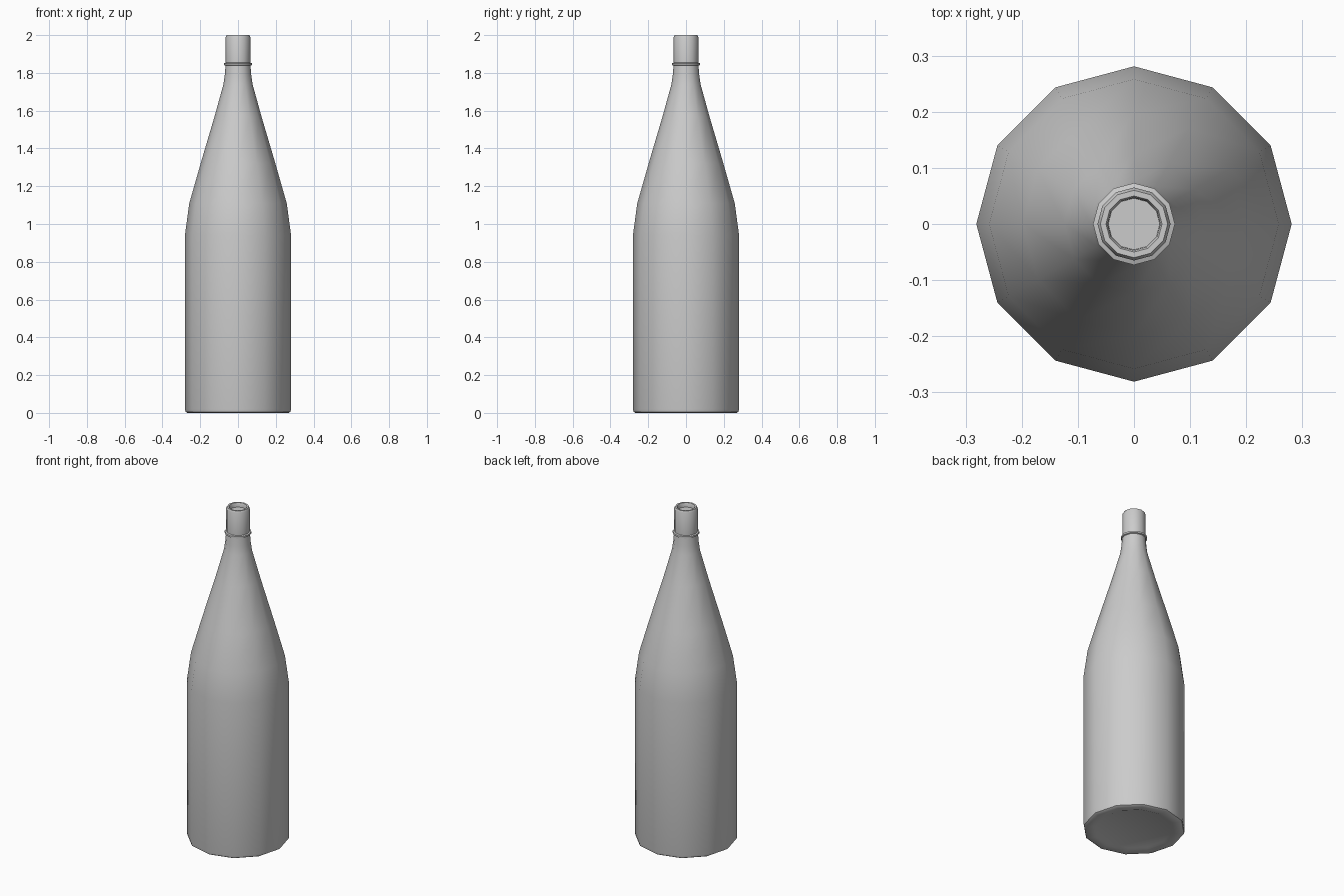
import bpy, bmesh
from math import cos, sin, pi, radians

if "Cube" in bpy.data.objects:
    bpy.data.objects.remove(bpy.data.objects["Cube"])

SIDES = 12


def lathe(name, profile):
    """Revolve (radius, z) points around z and cap both ends."""
    bm = bmesh.new()
    rings = [[bm.verts.new((r * cos(2 * pi * i / SIDES), r * sin(2 * pi * i / SIDES), z))
              for i in range(SIDES)] for r, z in profile]
    for a, b in zip(rings, rings[1:]):
        for i in range(SIDES):
            j = (i + 1) % SIDES
            bm.faces.new((a[i], a[j], b[j], b[i]))
    bm.faces.new(rings[0][::-1])
    bm.faces.new(rings[-1])
    mesh = bpy.data.meshes.new(name)
    bm.to_mesh(mesh)
    bm.free()
    obj = bpy.data.objects.new(name, mesh)
    bpy.context.collection.objects.link(obj)
    bpy.context.view_layer.objects.active = obj
    obj.select_set(True)
    bpy.ops.object.shade_smooth_by_angle(angle=radians(40))
    obj.select_set(False)
    return obj


# One continuous skin: base, body, shoulder, collar, neck and recessed mouth
lathe("bottle", [
    (0.21, 0.008), (0.225, 0.002), (0.268, 0.0), (0.278, 0.006), (0.281, 0.02),
    (0.281, 0.94), (0.258, 1.11), (0.198, 1.32), (0.124, 1.57),
    (0.077, 1.74), (0.070, 1.79), (0.066, 1.838),
    (0.073, 1.841), (0.073, 1.851), (0.065, 1.854),
    (0.065, 1.99), (0.060, 2.0), (0.050, 2.0), (0.047, 1.994), (0.046, 1.975),
])
